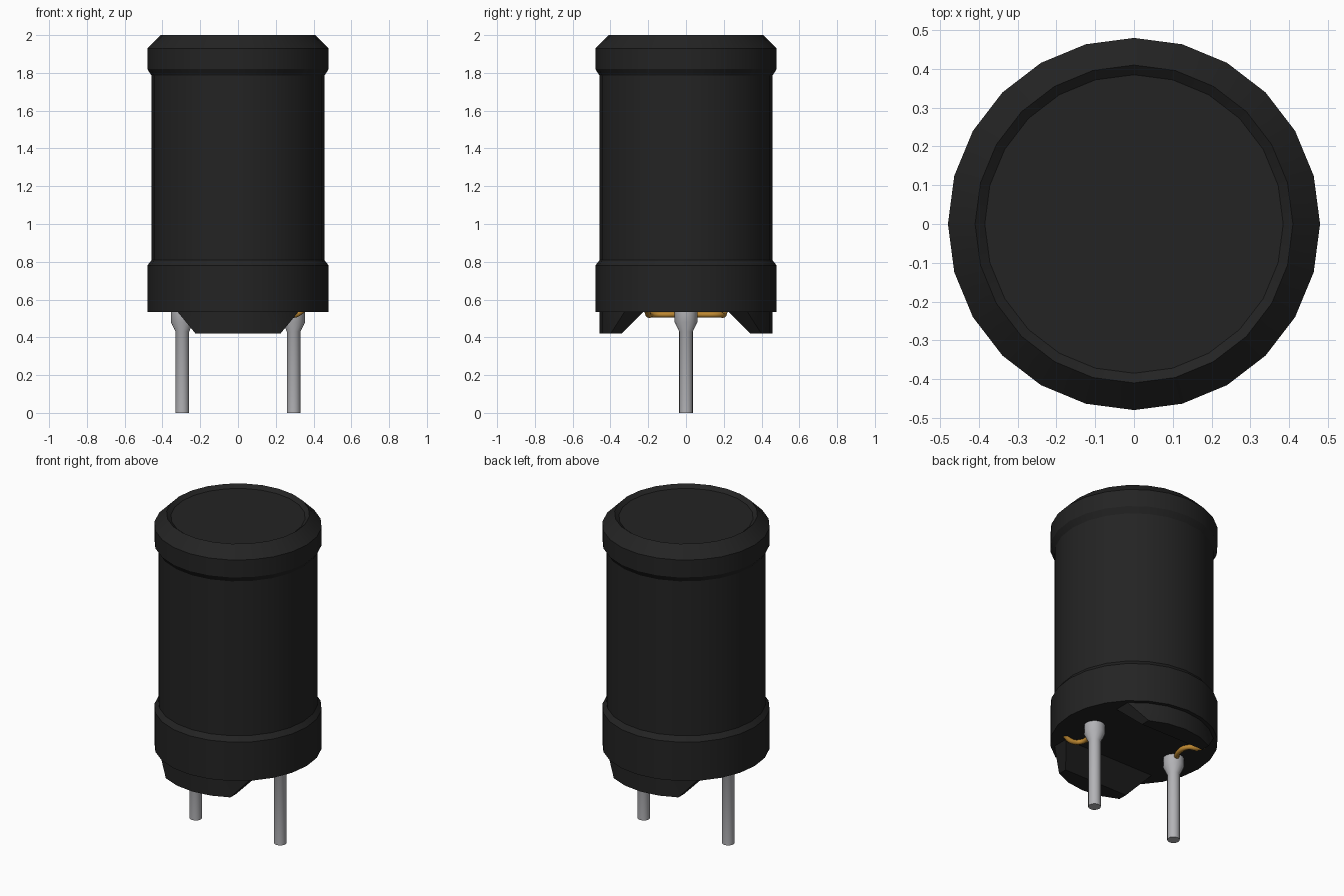
import bpy, bmesh, math
from mathutils import Matrix, Vector

if "Cube" in bpy.data.objects:
    bpy.data.objects.remove(bpy.data.objects["Cube"], do_unlink=True)


def make_material(name, rgb, metallic=0.0):
    mat = bpy.data.materials.new(name)
    mat.use_nodes = True
    mat.diffuse_color = (*rgb, 1)
    bsdf = next(n for n in mat.node_tree.nodes if n.type == "BSDF_PRINCIPLED")
    bsdf.inputs["Base Color"].default_value = (*rgb, 1)
    return mat


black = make_material("matte black", (0.017, 0.017, 0.017))
steel = make_material("tinned steel", (0.45, 0.45, 0.47))
copper = make_material("copper wire", (0.5, 0.24, 0.03))


def finish(name, bm, mat, angle=30):
    bmesh.ops.recalc_face_normals(bm, faces=bm.faces[:])
    mesh = bpy.data.meshes.new(name)
    bm.to_mesh(mesh)
    bm.free()
    mesh.materials.append(mat)
    obj = bpy.data.objects.new(name, mesh)
    bpy.context.collection.objects.link(obj)
    bpy.ops.object.select_all(action="DESELECT")
    obj.select_set(True)
    bpy.context.view_layer.objects.active = obj
    bpy.ops.object.shade_smooth_by_angle(angle=math.radians(angle))
    return obj


def lathe(profile, sides, centre=(0, 0)):
    """Closed solid of revolution from (radius, height) pairs."""
    bm = bmesh.new()
    rings = []
    for r, z in profile:
        ring = []
        for i in range(sides):
            a = math.tau * i / sides
            ring.append(bm.verts.new((centre[0] + r * math.cos(a),
                                      centre[1] + r * math.sin(a), z)))
        rings.append(ring)
    for low, high in zip(rings, rings[1:]):
        for i in range(sides):
            j = (i + 1) % sides
            bm.faces.new((low[i], low[j], high[j], high[i]))
    bm.faces.new(rings[0][::-1])
    bm.faces.new(rings[-1])
    return bm


# Sleeved body with end flanges and a shallow recessed top
body = [(0.48, 0.535), (0.48, 0.78), (0.457, 0.81), (0.457, 1.785),
        (0.48, 1.82), (0.48, 1.93), (0.41, 2.0), (0.385, 1.98)]
finish("body", lathe(body, 24), black)

# Standoff feet: a disc trimmed by three sloping planes
FOOT_CUTS = [((0, -0.34, 0.42), (0, 1, -1)),
             ((0.225, 0, 0.42), (0.115, 0, -0.095)),
             ((-0.225, 0, 0.42), (-0.115, 0, -0.095))]
for name, turn in (("front_foot", 0), ("back_foot", math.pi)):
    bm = lathe([(0.457, 0.42), (0.457, 0.54)], 24)
    for point, normal in FOOT_CUTS:
        bmesh.ops.bisect_plane(bm, geom=bm.verts[:] + bm.edges[:] + bm.faces[:],
                               plane_co=Vector(point), plane_no=Vector(normal),
                               clear_outer=True)
        bmesh.ops.holes_fill(bm, edges=[e for e in bm.edges if e.is_boundary])
    bm.transform(Matrix.Rotation(turn, 4, "Z"))
    finish(name, bm, black)

# Pins with a soldered collar, and the winding ends that reach them
pin = [(0.036, 0), (0.036, 0.43), (0.06, 0.48), (0.06, 0.54)]
wire_path = [(0.29, -0.03, 0.52), (0.25, -0.1, 0.52),
             (0.255, -0.175, 0.52), (0.305, -0.2, 0.52), (0.345, -0.205, 0.545)]
for side, sign in (("left", 1), ("right", -1)):
    finish(side + "_pin", lathe(pin, 16, (0.295 * sign, 0)), steel)

    curve = bpy.data.curves.new(side + "_wire", "CURVE")
    curve.dimensions = "3D"
    curve.bevel_depth = 0.015
    curve.bevel_resolution = 2
    curve.resolution_u = 6
    curve.use_fill_caps = True
    spline = curve.splines.new("BEZIER")
    spline.bezier_points.add(len(wire_path) - 1)
    for p, (x, y, z) in zip(spline.bezier_points, wire_path):
        p.co = (x * sign, y * sign, z)
        p.handle_left_type = p.handle_right_type = "AUTO"
    curve.materials.append(copper)
    wire = bpy.data.objects.new(side + "_wire", curve)
    bpy.context.collection.objects.link(wire)
